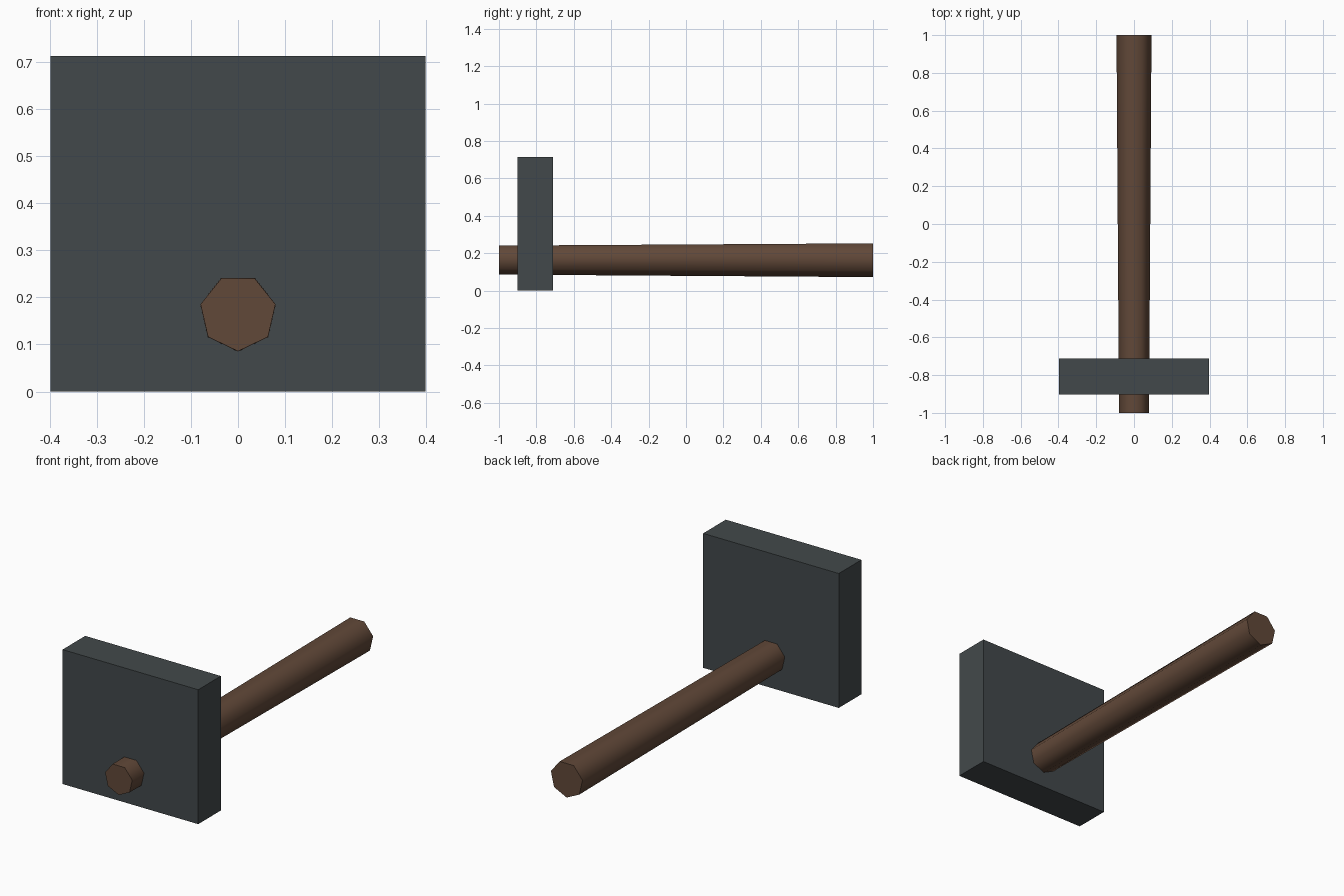
import bpy, math

if "Cube" in bpy.data.objects:
    bpy.data.objects.remove(bpy.data.objects["Cube"])


def paint(obj, name, rgb):
    mat = bpy.data.materials.new(name)
    mat.diffuse_color = (*rgb, 1)
    mat.use_nodes = True
    mat.node_tree.nodes["Principled BSDF"].inputs["Base Color"].default_value = mat.diffuse_color
    obj.data.materials.append(mat)


# Handle: tapered seven-sided shaft running through the head
bpy.ops.mesh.primitive_cone_add(vertices=7, radius1=0.0815, radius2=0.095, depth=2,
                                location=(0, 0, 0.167), rotation=(-math.pi / 2, 0, 0))
handle = bpy.context.object
handle.name = "handle"
bpy.ops.object.shade_smooth_by_angle(angle=math.radians(60))
paint(handle, "brown_wood", (0.12, 0.065, 0.04))

# Head: flat-sided block near the front end
bpy.ops.mesh.primitive_cube_add(size=1, location=(0, -0.807, 0.3565))
head = bpy.context.object
head.name = "head"
head.scale = (0.796, 0.19, 0.713)
bpy.ops.object.transform_apply(location=False, rotation=False, scale=True)
paint(head, "dark_metal", (0.055, 0.066, 0.07))
